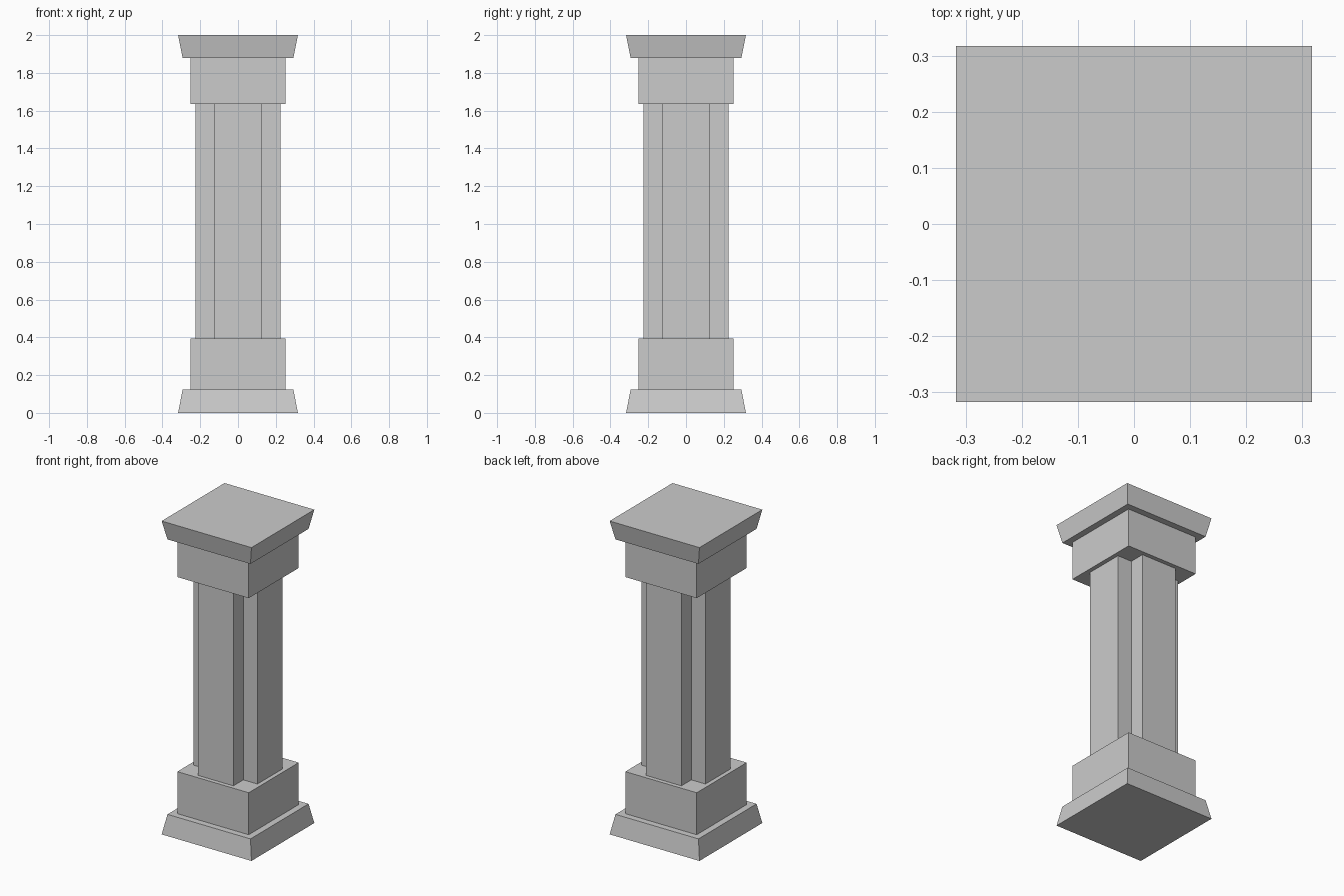
import bpy
import bmesh

cube = bpy.data.objects.get("Cube")
if cube:
    bpy.data.objects.remove(cube, do_unlink=True)

stone = bpy.data.materials.new("grey stone")
stone.use_nodes = True
colour = (0.6, 0.6, 0.6, 1)
stone.diffuse_color = colour
stone.node_tree.nodes["Principled BSDF"].inputs["Base Color"].default_value = colour


def prism(name, lower, upper, z0, z1):
    """Solid between two matching outlines at heights z0 and z1."""
    bm = bmesh.new()
    low = [bm.verts.new((x, y, z0)) for x, y in lower]
    top = [bm.verts.new((x, y, z1)) for x, y in upper]
    bm.faces.new(low[::-1])
    bm.faces.new(top)
    n = len(low)
    for i in range(n):
        j = (i + 1) % n
        bm.faces.new((low[i], low[j], top[j], top[i]))
    mesh = bpy.data.meshes.new(name)
    bm.to_mesh(mesh)
    bm.free()
    mesh.materials.append(stone)
    obj = bpy.data.objects.new(name, mesh)
    bpy.context.collection.objects.link(obj)
    return obj


def square(h):
    return [(-h, -h), (h, -h), (h, h), (-h, h)]


def cross(arm, half):
    """Plus-shaped outline, one quarter turned four times."""
    pts = []
    quarter = [(half, -half), (arm, -half), (arm, half)]
    for _ in range(4):
        pts += quarter
        quarter = [(-y, x) for x, y in quarter]
    return pts


# Flared foot and lower block
prism("base_plinth", square(0.317), square(0.293), 0, 0.125)
prism("base_block", square(0.252), square(0.252), 0.125, 0.393)

# Cross-shaped shaft
shaft = cross(0.225, 0.125)
prism("shaft", shaft, shaft, 0.393, 1.635)

# Upper block and flared cap
prism("capital_block", square(0.252), square(0.252), 1.635, 1.88)
prism("capital_slab", square(0.293), square(0.317), 1.88, 2)
